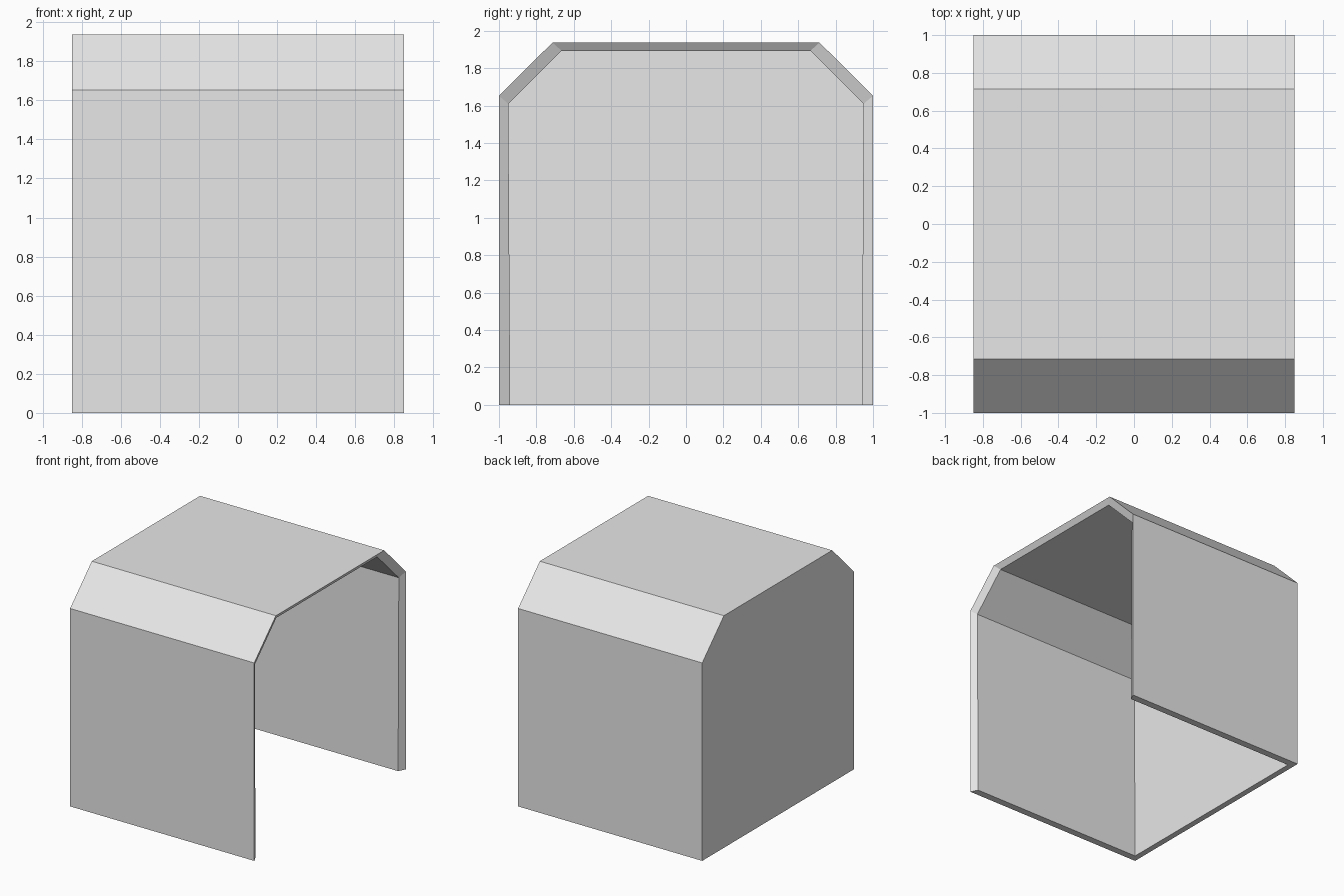
import bpy
import bmesh

cube = bpy.data.objects.get("Cube")
if cube:
    bpy.data.objects.remove(cube, do_unlink=True)

# Plain grey material
grey = bpy.data.materials.new("light_grey")
grey.use_nodes = True
colour = (0.8, 0.8, 0.8, 1)
grey.diffuse_color = colour
grey.node_tree.nodes["Principled BSDF"].inputs["Base Color"].default_value = colour


def arch(foot, wall, shoulder, roof, eave):
    """Symmetric chamfered arch as (y, z) points, from front foot to back foot."""
    half = [(foot, 0), (wall, eave), (shoulder, roof)]
    return [(-y, z) for y, z in half] + half[::-1]


OUTER = arch(1.0, 1.0, 0.714, 1.937, 1.652)
INNER = arch(0.94, 0.95, 0.665, 1.893, 1.61)

bm = bmesh.new()


def ring(profile, x):
    return [bm.verts.new((x, y, z)) for y, z in profile]


# Rings run from the closed end, out to the open lip, and back inside
rings = [ring(OUTER, -0.85), ring(OUTER, 0.85),
         ring(INNER, 0.82), ring(INNER, -0.80)]

# Outer shell, sloping lip and inner lining
for a, b in zip(rings, rings[1:]):
    for i in range(len(a) - 1):
        bm.faces.new((a[i], a[i + 1], b[i + 1], b[i]))

# Closed end wall, outside and inside
bm.faces.new(rings[0])
bm.faces.new(rings[3])

# Bottom edges of the front, back and end walls
o0, o1, i1, i0 = rings
for k in (0, -1):
    bm.faces.new((o0[k], o1[k], i1[k], i0[k]))
bm.faces.new((o0[0], i0[0], i0[-1], o0[-1]))

bmesh.ops.recalc_face_normals(bm, faces=bm.faces)
mesh = bpy.data.meshes.new("open_hood_shell")
bm.to_mesh(mesh)
bm.free()
mesh.materials.append(grey)
shell = bpy.data.objects.new("open_hood_shell", mesh)
bpy.context.collection.objects.link(shell)
